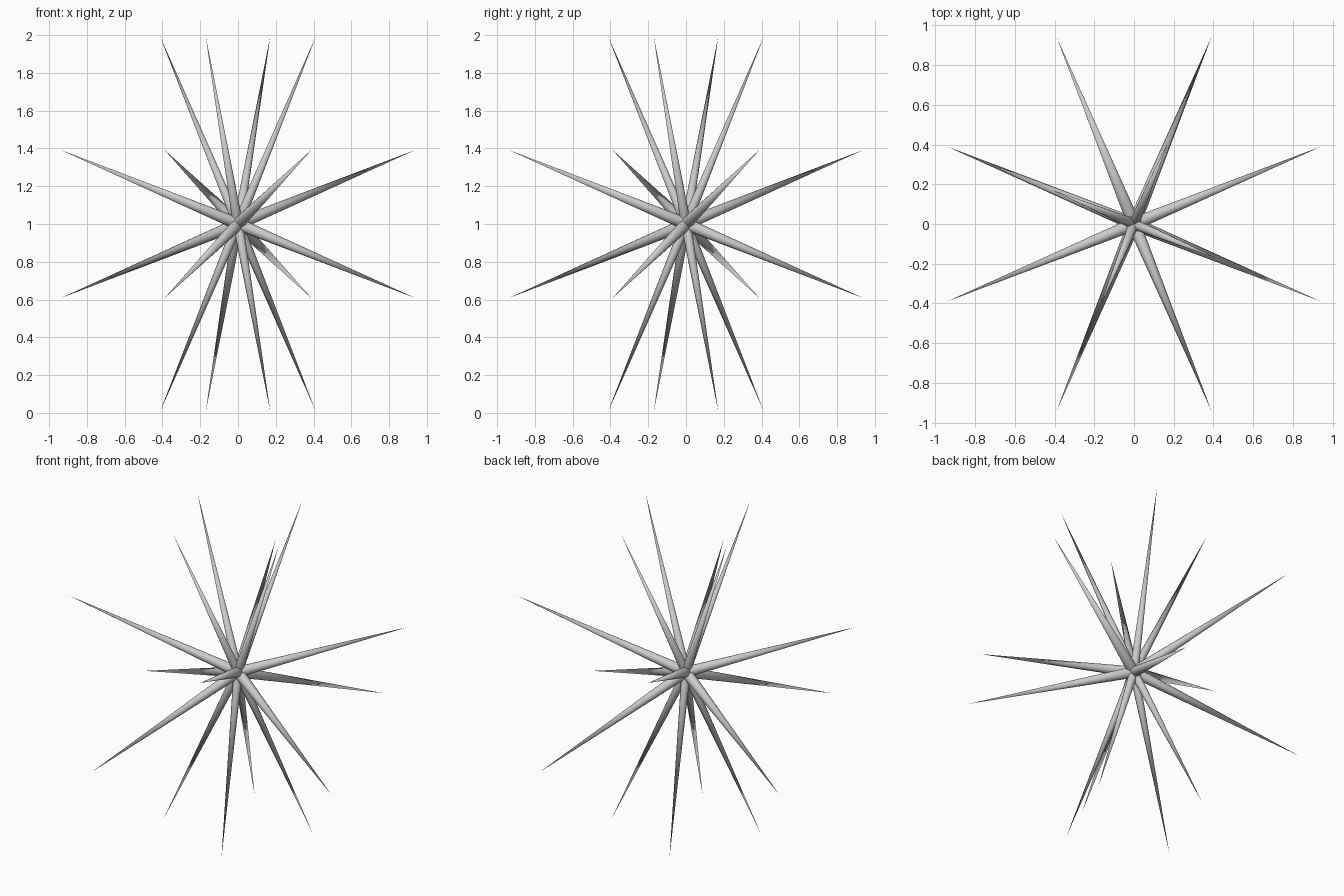
import bpy
from math import cos, sin, radians
from mathutils import Vector

cube = bpy.data.objects.get("Cube")
if cube:
    bpy.data.objects.remove(cube, do_unlink=True)

grey = bpy.data.materials.new("plain grey")
grey.use_nodes = True
color = (0.6, 0.6, 0.6, 1)
grey.diffuse_color = color
grey.node_tree.nodes["Principled BSDF"].inputs["Base Color"].default_value = color

CENTRE = Vector((0, 0, 1))


def finish(name):
    """Name, colour and smooth the newest object."""
    obj = bpy.context.object
    obj.name = name
    obj.data.materials.append(grey)
    bpy.ops.object.shade_smooth()


def spike(name, azimuth, elevation, length, radius):
    """Open-based needle running from the centre to a point."""
    az, el = radians(azimuth), radians(elevation)
    direction = Vector((cos(el) * cos(az), cos(el) * sin(az), sin(el)))
    bpy.ops.mesh.primitive_cone_add(
        vertices=12, radius1=radius, radius2=0, depth=length, end_fill_type='NOTHING',
        location=CENTRE + direction * length / 2,
        rotation=direction.to_track_quat('Z', 'Y').to_euler())
    finish(name)


# Four rings of four spikes, staggered so neighbouring rings alternate
rings = [("upper_steep_spike", 67.5, 65.8, 1.096, 0.027),
         ("upper_shallow_spike", 22.5, 21.1, 1.092, 0.033),
         ("lower_shallow_spike", 67.5, -21.1, 1.092, 0.033),
         ("lower_steep_spike", 22.5, -65.8, 1.096, 0.027)]
for name, start, elevation, length, radius in rings:
    for k in range(4):
        spike(f"{name}_{k + 1}", start + 90 * k, elevation, length, radius)

# Small core that joins the roots
bpy.ops.mesh.primitive_uv_sphere_add(segments=16, ring_count=8, radius=0.045, location=CENTRE)
finish("core")
